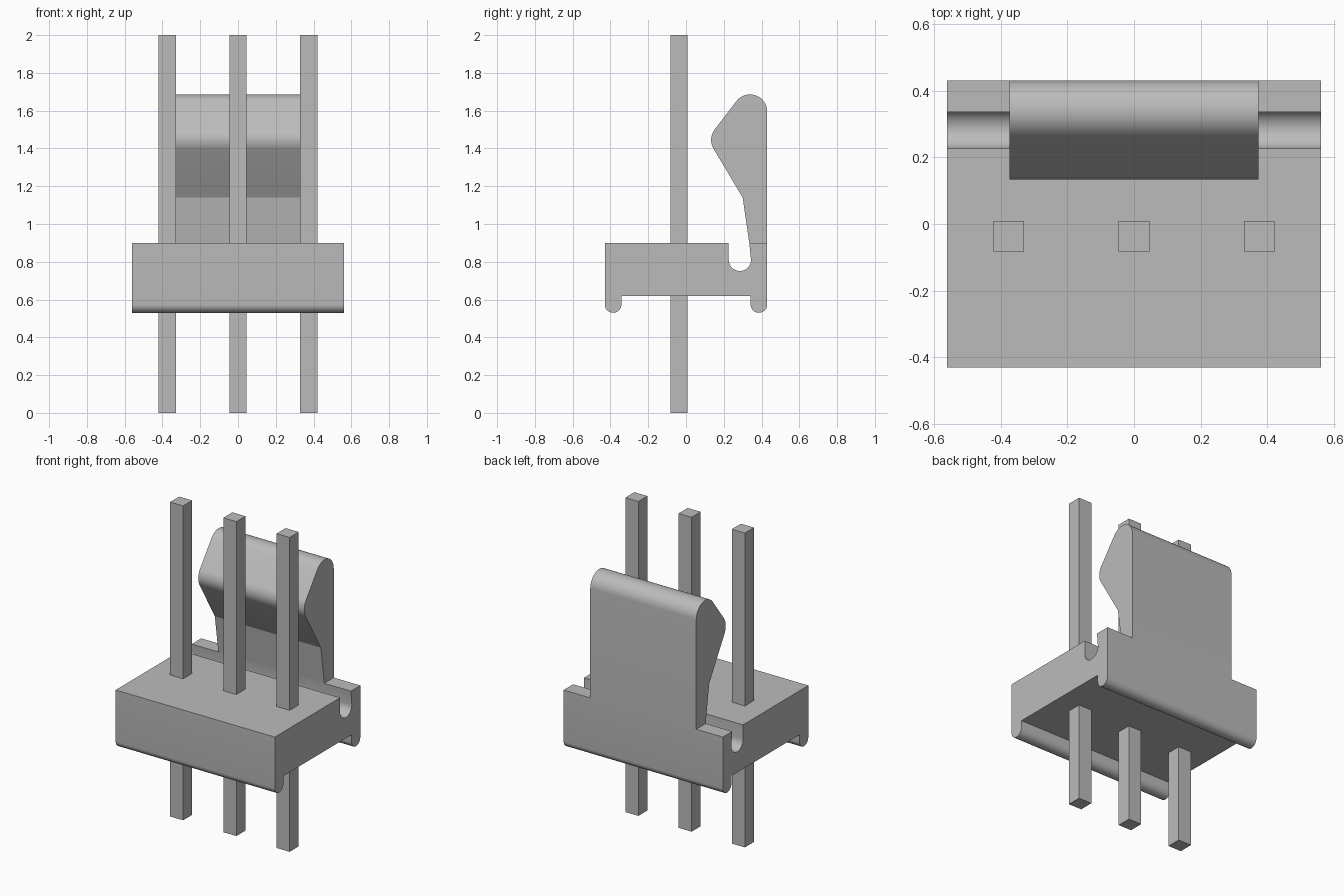
import bpy, bmesh
from math import cos, sin, radians

cube = bpy.data.objects.get("Cube")
if cube:
    bpy.data.objects.remove(cube, do_unlink=True)

grey = bpy.data.materials.new("plain grey")
grey.use_nodes = True
grey.diffuse_color = (0.5, 0.5, 0.5, 1)
grey.node_tree.nodes["Principled BSDF"].inputs["Base Color"].default_value = (0.5, 0.5, 0.5, 1)


def arc(cy, cz, r, start, end, steps=16):
    """Points on an arc in the y-z plane, angles in degrees."""
    angles = [radians(start + (end - start) * i / steps) for i in range(steps + 1)]
    return [(cy + r * cos(a), cz + r * sin(a)) for a in angles]


def extrude_profile(name, profile, x0, x1):
    """Extrude a closed (y, z) profile from x0 to x1."""
    bm = bmesh.new()
    face = bm.faces.new([bm.verts.new((x0, y, z)) for y, z in profile])
    result = bmesh.ops.extrude_face_region(bm, geom=[face])
    verts = [g for g in result["geom"] if isinstance(g, bmesh.types.BMVert)]
    bmesh.ops.translate(bm, verts=verts, vec=(x1 - x0, 0, 0))
    bmesh.ops.recalc_face_normals(bm, faces=bm.faces)
    mesh = bpy.data.meshes.new(name)
    bm.to_mesh(mesh)
    bm.free()
    mesh.materials.append(grey)
    obj = bpy.data.objects.new(name, mesh)
    bpy.context.collection.objects.link(obj)
    bpy.ops.object.select_all(action='DESELECT')
    obj.select_set(True)
    bpy.context.view_layer.objects.active = obj
    bpy.ops.object.shade_smooth_by_angle(angle=radians(15))
    return obj


# Housing base: block with a round-bottomed groove and two rounded feet
base = [(-0.43, 0.90), (0.226, 0.90)]
base += arc(0.285, 0.81, 0.059, 180, 360)          # groove
base += [(0.335, 0.90), (0.43, 0.90)]
base += arc(0.386, 0.574, 0.044, 0, -180)          # back foot
base += [(0.342, 0.62), (-0.342, 0.62)]
base += arc(-0.386, 0.574, 0.044, 0, -180)         # front foot
extrude_profile("housing_base", base, -0.56, 0.56)

# Latch wall: thin neck, hooked nose and rounded top
latch = [(0.335, 0.90), (0.43, 0.90)]
latch += arc(0.339, 1.595, 0.091, 0, 143)          # rounded top
latch += arc(0.224, 1.445, 0.091, 143, 211, 8)     # nose
latch += [(0.30, 1.14)]
extrude_profile("latch_wall", latch, -0.373, 0.373)

# Square pins through the housing
pin = [(-0.082, 0), (0.009, 0), (0.009, 2), (-0.082, 2)]
for side, x in (("right", -0.375), ("middle", 0), ("left", 0.375)):
    extrude_profile(f"pin_{side}", pin, x - 0.046, x + 0.046)
